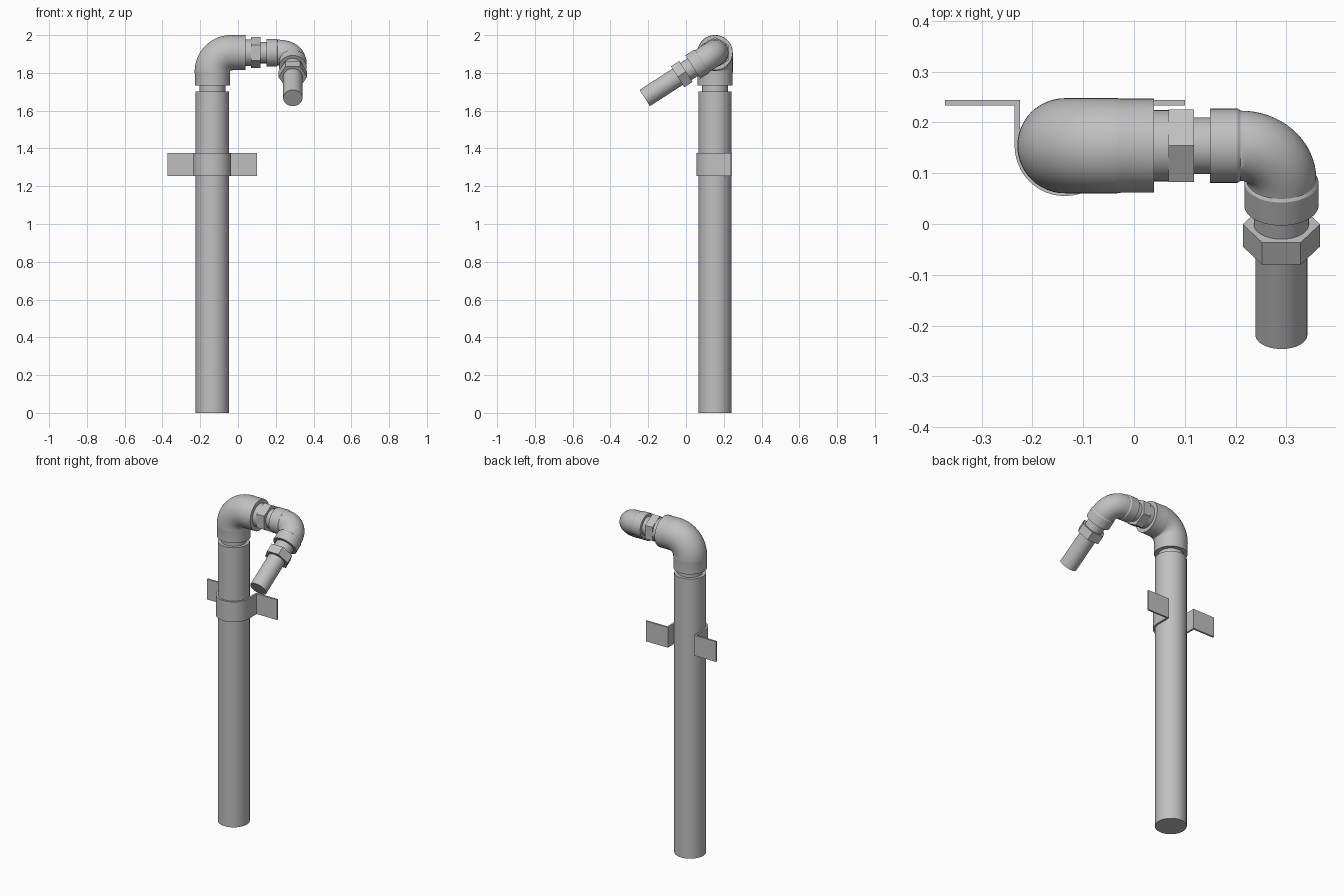
import bpy, bmesh
from math import cos, sin, pi, radians
from mathutils import Vector

cube = bpy.data.objects.get("Cube")
if cube:
    bpy.data.objects.remove(cube)

metal = bpy.data.materials.new("grey metal")
metal.use_nodes = True
GREY = (0.53, 0.53, 0.53, 1)
metal.diffuse_color = GREY
metal.node_tree.nodes["Principled BSDF"].inputs["Base Color"].default_value = GREY

X, Z = Vector((1, 0, 0)), Vector((0, 0, 1))
TILT = radians(32.8)
SPOUT = Vector((0, -cos(TILT), -sin(TILT)))
RISER = Vector((-0.136, 0.154, 0))
BIG_CORNER = RISER + Z * 1.907
SMALL_CORNER = Vector((0.29, 0.154, 1.907))


def finish(name, bm, smooth=True):
    bmesh.ops.recalc_face_normals(bm, faces=bm.faces)
    mesh = bpy.data.meshes.new(name)
    bm.to_mesh(mesh)
    bm.free()
    mesh.materials.append(metal)
    obj = bpy.data.objects.new(name, mesh)
    bpy.context.collection.objects.link(obj)
    if smooth:
        bpy.ops.object.select_all(action='DESELECT')
        obj.select_set(True)
        bpy.context.view_layer.objects.active = obj
        bpy.ops.object.shade_smooth_by_angle(angle=radians(30))
    return obj


def sweep(name, stations, normal, sides=48):
    """Skin rings given as (centre, direction, radius), capped at both ends."""
    bm = bmesh.new()
    rings = []
    for centre, direction, radius in stations:
        side = direction.cross(normal)
        rings.append([bm.verts.new(centre + radius * (normal * cos(2 * pi * i / sides)
                                                      + side * sin(2 * pi * i / sides)))
                      for i in range(sides)])
    for a, b in zip(rings, rings[1:]):
        for i in range(sides):
            j = (i + 1) % sides
            bm.faces.new((a[i], a[j], b[j], b[i]))
    bm.faces.new(rings[0])
    bm.faces.new(rings[-1])
    return finish(name, bm, sides > 6)


def rod(name, origin, direction, start, end, radius, normal, sides=48):
    return sweep(name, [(origin + direction * d, direction, radius) for d in (start, end)],
                 normal, sides)


def elbow(name, corner, d1, d2, arm, bend, collar, radius, collar_len):
    """Right-angle bend with a slightly different collar on each end."""
    def arm_rings(direction, sign):
        steps = ((arm, collar), (arm - collar_len, collar), (arm - collar_len - 0.006, radius))
        return [(corner + direction * sign * d, direction, r) for d, r in steps]
    centre = corner - d1 * bend + d2 * bend
    arc = []
    for i in range(17):
        t = i / 16 * pi / 2
        arc.append((centre - d2 * bend * cos(t) + d1 * bend * sin(t),
                    d1 * cos(t) + d2 * sin(t), radius))
    sweep(name, arm_rings(d1, -1) + arc + arm_rings(d2, 1)[::-1], d1.cross(d2))


# Vertical pipe and its neck
rod("riser_pipe", RISER, Z, 0, 1.702, 0.088, X)
rod("riser_neck", RISER, Z, 1.69, 1.745, 0.069, X)

# Large elbow at the top
elbow("large_elbow", BIG_CORNER, Z, X, 0.175, 0.1, 0.0925, 0.0935, 0.065)

# Horizontal union between the elbows
AXIS = Vector((0, 0.154, 1.907))
rod("union_shoulder", AXIS, X, 0.03, 0.07, 0.070, Z)
rod("union_nut", AXIS, X, 0.068, 0.118, 0.082, Z, 6)
rod("union_neck", AXIS, X, 0.11, 0.16, 0.056, Z)

# Small elbow turning forward and down
elbow("small_elbow", SMALL_CORNER, X, SPOUT, 0.14, 0.08, 0.073, 0.069, 0.054)

# Outlet: neck, nut and spout
rod("outlet_neck", SMALL_CORNER, SPOUT, 0.13, 0.19, 0.054, X)
rod("outlet_nut", SMALL_CORNER, SPOUT, 0.184, 0.236, 0.076, X, 6)
rod("outlet_spout", SMALL_CORNER, SPOUT, 0.23, 0.443, 0.051, X)

# Wall bracket: strap profile around the front of the pipe with two tabs
INNER, OUTER = 0.088, 0.099
TAB_X, BACK, FRONT = 0.236, 0.09, 0.079


def strap_side(radius, tab_y):
    arc = [(-radius * cos(pi * i / 24), -radius * sin(pi * i / 24)) for i in range(25)]
    return [(-TAB_X, tab_y), (-radius, tab_y)] + arc + [(radius, tab_y), (TAB_X, tab_y)]


bm = bmesh.new()
rows = []
for radius, tab_y in ((INNER, BACK), (OUTER, FRONT)):
    for z in (1.254, 1.377):
        rows.append([bm.verts.new(RISER + Vector((x, y, z)))
                     for x, y in strap_side(radius, tab_y)])
in_low, in_high, out_low, out_high = rows
loop = (in_low, in_high, out_high, out_low)
for a, b in zip(loop, loop[1:] + loop[:1]):
    for i in range(len(a) - 1):
        bm.faces.new((a[i], a[i + 1], b[i + 1], b[i]))
for end in (0, -1):
    bm.faces.new([row[end] for row in loop])
finish("wall_bracket", bm)
